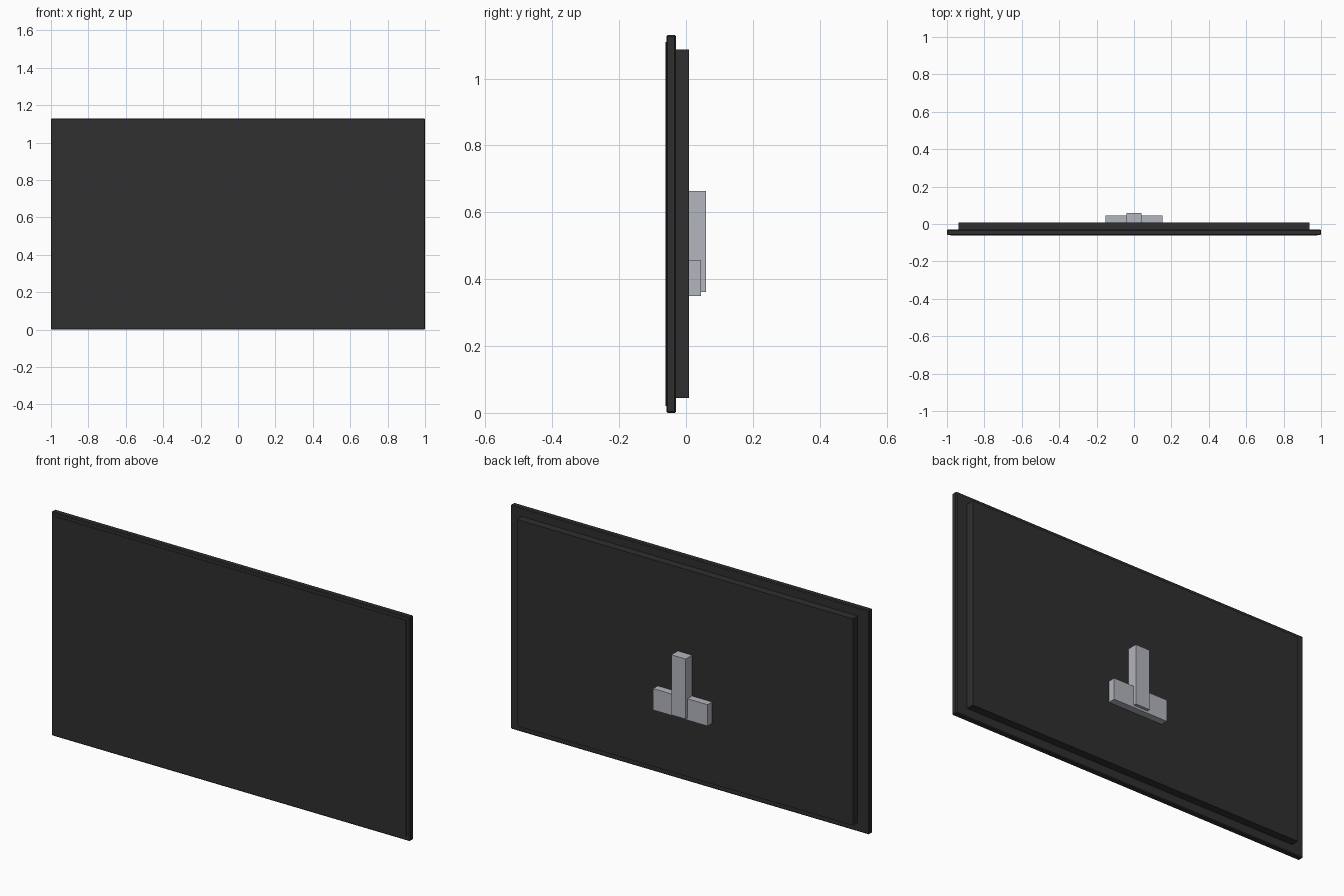
import bpy
from mathutils import Vector

cube = bpy.data.objects.get("Cube")
if cube:
    bpy.data.objects.remove(cube, do_unlink=True)


def make_material(name, rgb):
    mat = bpy.data.materials.new(name)
    mat.use_nodes = True
    colour = (*rgb, 1.0)
    mat.diffuse_color = colour
    mat.node_tree.nodes["Principled BSDF"].inputs["Base Color"].default_value = colour
    return mat


def box(name, low, high, mat, bevel=0.0):
    """Axis-aligned box between two corners, with an optional chamfer."""
    low, high = Vector(low), Vector(high)
    bpy.ops.mesh.primitive_cube_add(size=1, location=(low + high) / 2)
    obj = bpy.context.object
    obj.name = name
    obj.scale = high - low
    bpy.ops.object.transform_apply(location=False, rotation=False, scale=True)
    obj.data.materials.append(mat)
    if bevel:
        mod = obj.modifiers.new("Chamfer", "BEVEL")
        mod.width = bevel
        mod.segments = 1
    return obj


black = make_material("black plastic", (0.028, 0.028, 0.028))
metal = make_material("grey metal", (0.45, 0.465, 0.51))

# Display frame with a chamfered rim
box("frame", (-1, -0.059, 0), (1, -0.03, 1.13), black, bevel=0.004)

# Screen standing slightly proud of the frame
box("screen", (-0.98, -0.061, 0.02), (0.98, -0.05, 1.11), black)

# Rear housing
box("rear_housing", (-0.937, -0.035, 0.045), (0.937, 0.009, 1.087), black)

# Wall bracket: upright and crossbar
box("bracket_upright", (-0.04, 0.005, 0.361), (0.04, 0.06, 0.664), metal)
box("bracket_crossbar", (-0.152, 0.005, 0.35), (0.152, 0.045, 0.458), metal)
